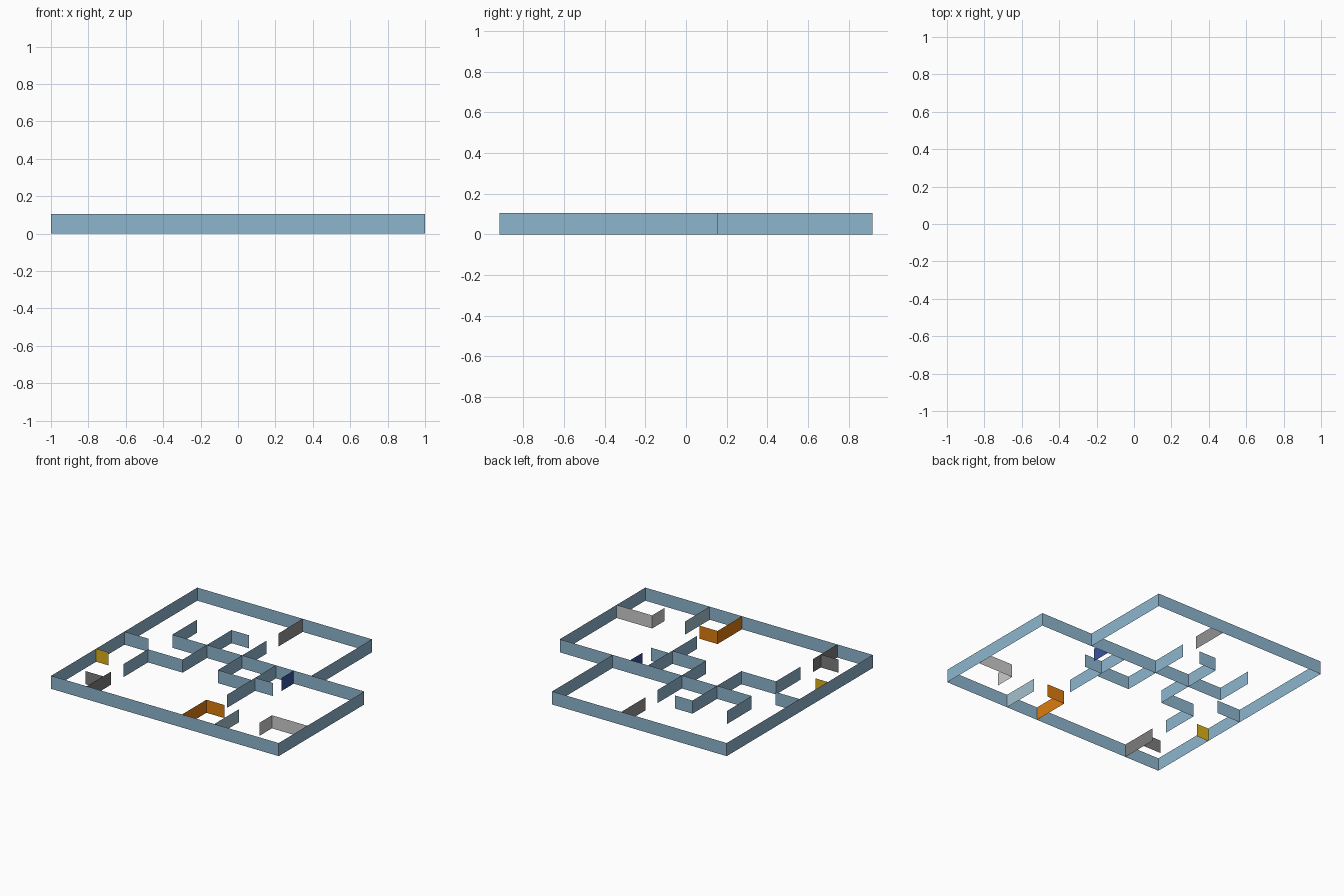
import bpy, bmesh

if "Cube" in bpy.data.objects:
    bpy.data.objects.remove(bpy.data.objects["Cube"])

H = 0.104   # wall height
Y = 0.917   # half depth of the floor plan
M = 0.157   # y of the long dividing wall


def material(name, rgb):
    m = bpy.data.materials.new(name)
    m.diffuse_color = (*rgb, 1)
    m.use_nodes = True
    m.node_tree.nodes["Principled BSDF"].inputs["Base Color"].default_value = m.diffuse_color
    return m


blue = material("blue", (0.27, 0.46, 0.61))
pale_blue = material("pale_blue", (0.37, 0.53, 0.62))
navy = material("navy", (0.04, 0.09, 0.33))
orange = material("orange", (0.72, 0.20, 0.005))
yellow = material("yellow", (0.72, 0.44, 0.01))
dark_grey = material("dark_grey", (0.2, 0.2, 0.2))
mid_grey = material("mid_grey", (0.29, 0.29, 0.29))


def wall(name, paths, mat=None):
    """Paper-thin walls: extrude each plan path straight up."""
    bm = bmesh.new()
    for path in paths:
        verts = [bm.verts.new((x, y, 0)) for x, y in path]
        edges = [bm.edges.new(pair) for pair in zip(verts, verts[1:])]
        new = bmesh.ops.extrude_edge_only(bm, edges=edges)["geom"]
        top = [g for g in new if isinstance(g, bmesh.types.BMVert)]
        bmesh.ops.translate(bm, verts=top, vec=(0, 0, H))
    mesh = bpy.data.meshes.new(name)
    bm.to_mesh(mesh)
    bm.free()
    if mat:
        mesh.materials.append(mat)
    bpy.context.collection.objects.link(bpy.data.objects.new(name, mesh))


# Perimeter and the long dividing wall
wall("outer_wall", [[(0.535, M), (0.535, Y), (-1, Y), (-1, -Y), (1, -Y), (1, M)]], blue)
wall("dividing_wall", [[(1, M), (-0.688, M), (-0.688, 0.465)]], blue)

# Interior blue walls
wall("left_inner_wall", [[(-0.23, 0.465), (-0.383, 0.465), (-0.383, -0.148),
                          (-0.688, -0.148), (-0.688, -0.456)]], blue)
wall("centre_wall", [[(-0.073, 0.465), (-0.073, -0.148), (0.223, -0.148)],
                     [(0.223, M), (0.223, -0.456)]], blue)
wall("side_stub", [[(0.223, -0.102), (0.38, -0.102)]], blue)
wall("left_stub", [[(-1, 0.002), (-0.79, 0.002)]], blue)
wall("front_stub", [[(0.434, -Y), (0.434, -0.61)]], pale_blue)

# Accent partitions
wall("navy_stub", [[(0.38, M), (0.38, 0.002)]], navy)
wall("yellow_stub", [[(-1, -0.353), (-0.893, -0.353)]], yellow)
wall("orange_partition", [[(0.15, -Y), (0.15, -0.61), (0.307, -0.61)]], orange)
wall("back_stub", [[(-0.073, Y), (-0.073, 0.612)]], mid_grey)
wall("front_left_partition", [[(-0.688, -Y), (-0.688, -0.61)],
                              [(-0.845, -0.71), (-0.688, -0.71)]], dark_grey)
wall("right_partition", [[(1, -0.557), (0.688, -0.557), (0.688, -0.715)]])
